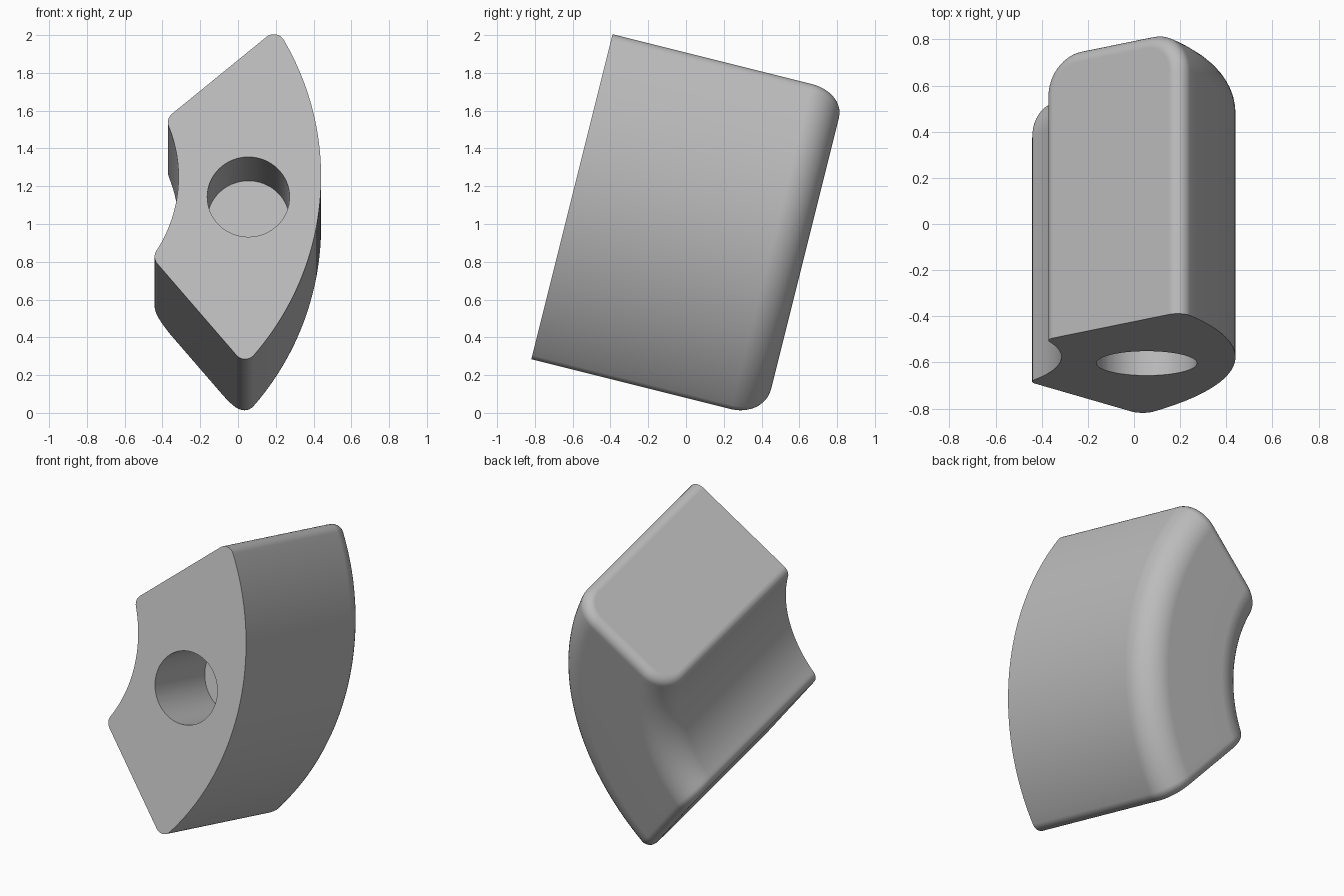
import bpy, bmesh
from math import sin, cos, pi, radians, sqrt, atan2
from mathutils import Vector, Matrix

cube = bpy.data.objects.get("Cube")
if cube:
    bpy.data.objects.remove(cube, do_unlink=True)

# Block dimensions: local x = width, y = depth from the front, z = height
AXIS = Vector((-1.07, 0, 1.0))      # centre of both curved sides
R_IN, R_OUT, DEPTH = 0.755, 1.51, 1.27
BACK_R, EDGE_R = 0.18, 0.06         # back fillets and end rounding
TILT = Matrix.Translation((0, -0.82, 0.28)) @ Matrix.Rotation(radians(-14.04), 4, 'X')

# End planes: point on plane, outward direction, outward normal
END_LOW = (Vector((-0.426, 0, 0.524)), radians(-50), -1)
END_TOP = (Vector((-0.331, 0, 1.359)), radians(40), 1)


def radial(a):
    return Vector((cos(a), 0, sin(a)))


def section():
    """Inset cross-section as (radius, depth, normal radial, normal depth)."""
    pts = [(R_IN + EDGE_R, 0, -1, 0)]
    for centre, start in ((R_IN + BACK_R, pi), (R_OUT - BACK_R, pi / 2)):
        for i in range(13):
            a = start - pi / 2 * i / 12
            k = BACK_R - EDGE_R
            pts.append((centre + k * cos(a), DEPTH - BACK_R + k * sin(a), cos(a), sin(a)))
    pts.append((R_OUT - EDGE_R, 0, 1, 0))
    return pts


def end_angle(radius, end):
    """Angle at which a circle meets the end plane moved in by EDGE_R."""
    point, ang, side = end
    d = radial(ang)
    b = point - side * EDGE_R * radial(ang + pi / 2) - AXIS
    t = -b.dot(d) + sqrt(b.dot(d) ** 2 - b.length_squared + radius ** 2)
    p = b + d * t
    return atan2(p.z, p.x)


def station(end, turn, mix):
    """One loop: turn 0..1 rolls round an end edge, mix 0..1 runs low to top."""
    loop = []
    for rad, dep, nr, nd in section():
        low, top = end_angle(rad, END_LOW), end_angle(rad, END_TOP)
        a = low + (top - low) * mix
        n = radial(a) * nr + Vector((0, nd, 0))
        if turn < 1:
            n = (end[2] * radial(end[1] + pi / 2)).slerp(n, turn)
        loop.append(AXIS + radial(a) * rad + Vector((0, dep, 0)) + n * EDGE_R)
    return loop


def finish(bm, name):
    bmesh.ops.recalc_face_normals(bm, faces=bm.faces)
    mesh = bpy.data.meshes.new(name)
    bm.to_mesh(mesh)
    bm.free()
    obj = bpy.data.objects.new(name, mesh)
    obj.matrix_world = TILT
    bpy.context.collection.objects.link(obj)
    return obj


# Curved block: loops joined from the low end to the top end
ROLL, STEPS = 8, 40
stations = [station(END_LOW, i / ROLL, 0) for i in range(ROLL)]
stations += [station(END_LOW, 1, i / STEPS) for i in range(STEPS + 1)]
stations += [station(END_TOP, i / ROLL, 1) for i in reversed(range(ROLL))]
bm = bmesh.new()
rows = [[bm.verts.new(p) for p in loop] for loop in stations]
for r0, r1 in zip(rows, rows[1:]):
    for i in range(len(r0)):
        j = (i + 1) % len(r0)
        bm.faces.new((r0[i], r0[j], r1[j], r1[i]))
bm.faces.new(rows[0])
bm.faces.new(rows[-1])
block = finish(bm, "curved_block")

# Blind round hole in the front
bm = bmesh.new()
bmesh.ops.create_cone(bm, cap_ends=True, segments=64, radius1=0.218, radius2=0.218, depth=1.04,
                      matrix=Matrix.Translation((0.055, 0, 0.89)) @ Matrix.Rotation(pi / 2, 4, 'X'))
cutter = finish(bm, "hole_cutter")
cutter.hide_render = True
cut = block.modifiers.new("hole", 'BOOLEAN')
cut.object, cut.operation, cut.solver = cutter, 'DIFFERENCE', 'EXACT'

bpy.ops.object.select_all(action='DESELECT')
block.select_set(True)
bpy.context.view_layer.objects.active = block
bpy.ops.object.modifier_apply(modifier=cut.name)
bpy.data.objects.remove(cutter, do_unlink=True)

# Grey finish
grey = bpy.data.materials.new("plain_grey")
grey.use_nodes = True
colour = (0.5, 0.5, 0.5, 1)
grey.diffuse_color = colour
grey.node_tree.nodes["Principled BSDF"].inputs["Base Color"].default_value = colour
block.data.materials.clear()
block.data.materials.append(grey)

bpy.ops.object.shade_smooth_by_angle(angle=radians(30))
block.modifiers.new("even_shading", 'WEIGHTED_NORMAL').keep_sharp = True
